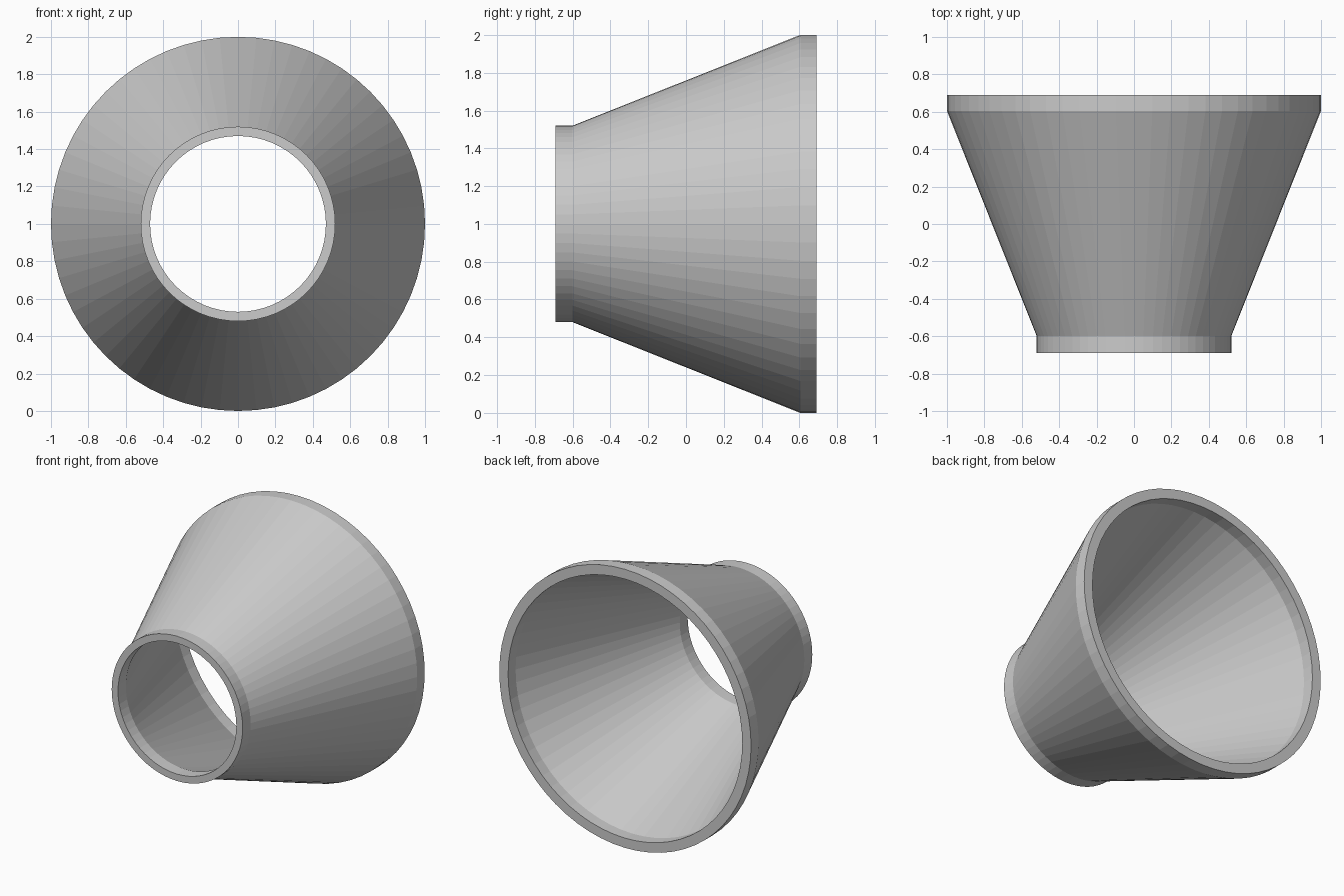
import bpy, bmesh, math

if "Cube" in bpy.data.objects:
    bpy.data.objects.remove(bpy.data.objects["Cube"])

SIDES = 64
CENTRE_Z = 1.0

# Closed wall section as (y, radius): outer skin front to back, then inner skin back to front
section = [(-0.69, 0.52), (-0.60, 0.52), (0.605, 1.0), (0.69, 1.0),
           (0.69, 0.93), (0.605, 0.93), (-0.60, 0.47), (-0.69, 0.47)]


def revolve(name, profile):
    """Spin a closed section around the y axis into a faceted ring."""
    bm = bmesh.new()
    rings = []
    for i in range(SIDES):
        a = 2 * math.pi * i / SIDES
        rings.append([bm.verts.new((r * math.cos(a), y, CENTRE_Z + r * math.sin(a)))
                      for y, r in profile])
    n = len(profile)
    for i in range(SIDES):
        a, b = rings[i], rings[(i + 1) % SIDES]
        for j in range(n):
            k = (j + 1) % n
            bm.faces.new((a[j], a[k], b[k], b[j]))
    bmesh.ops.recalc_face_normals(bm, faces=bm.faces)
    mesh = bpy.data.meshes.new(name)
    bm.to_mesh(mesh)
    bm.free()
    obj = bpy.data.objects.new(name, mesh)
    bpy.context.collection.objects.link(obj)
    return obj


# Hollow tapered pipe with a short straight collar at each end
revolve("pipe_reducer", section)
